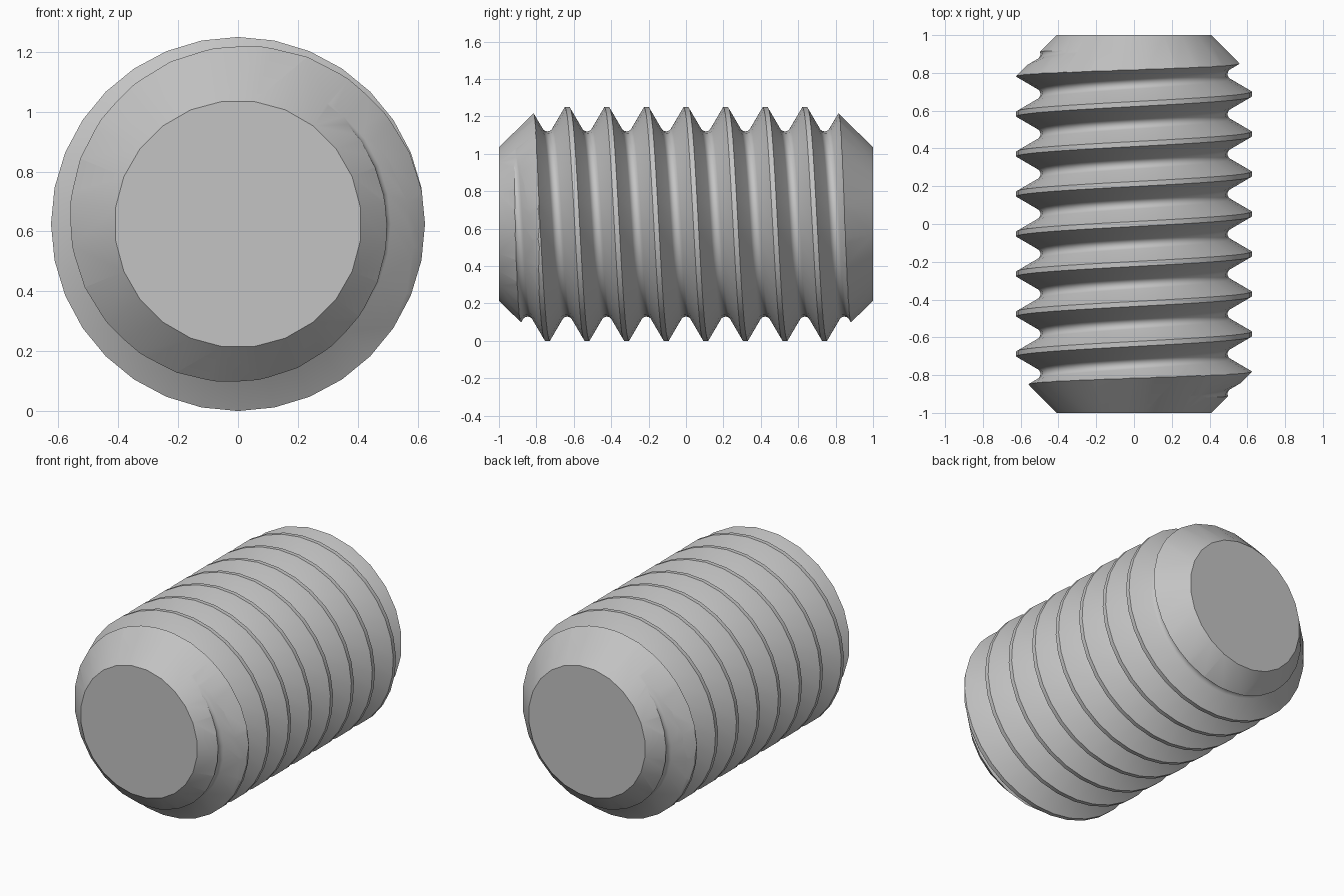
import bpy, bmesh
from math import sin, cos, pi, radians, sqrt

RADIUS, PITCH = 0.625, 0.2117
SIDES, CAP_SIDES = 32, 24
TURNS = 7

cube = bpy.data.objects.get("Cube")
if cube:
    bpy.data.objects.remove(cube, do_unlink=True)

steel = bpy.data.materials.new("plain_steel_grey")
steel.use_nodes = True
steel.diffuse_color = (0.55, 0.55, 0.55, 1)
steel.node_tree.nodes["Principled BSDF"].inputs["Base Color"].default_value = (0.55, 0.55, 0.55, 1)


def point(angle, r, y):
    """Point around the long axis; angle 0 is up, turning towards +x."""
    return (r * sin(angle), y, RADIUS + r * cos(angle))


def make_object(name, bm):
    bmesh.ops.recalc_face_normals(bm, faces=bm.faces)
    mesh = bpy.data.meshes.new(name)
    bm.to_mesh(mesh)
    bm.free()
    mesh.materials.append(steel)
    obj = bpy.data.objects.new(name, mesh)
    bpy.context.collection.objects.link(obj)
    return obj


def thread_profile():
    """One pitch of a 60 degree thread: flat crest, straight flanks, round root."""
    flat = PITCH / 16
    root_r = PITCH * sqrt(3) / 12
    half = root_r * cos(radians(30))
    start_r = RADIUS - (PITCH / 2 - half - flat) * sqrt(3)
    centre_r = start_r + root_r * 0.5
    pts = [(-flat, RADIUS), (flat, RADIUS)]
    steps = 6
    for k in range(steps + 1):
        a = radians(-60 + 120 * k / steps)
        pts.append((PITCH / 2 + root_r * sin(a), centre_r - root_r * cos(a)))
    return pts


# Helical threaded rod, longer than needed
bm = bmesh.new()
prof = thread_profile()
n = len(prof)
cols = []
for j in range(SIDES):
    count = 2 * TURNS * n + (n if j == 0 else 0)
    col = []
    for i in range(count + 1):
        dy, r = prof[i % n]
        y = PITCH * (i // n - TURNS + j / SIDES) + dy
        col.append(bm.verts.new(point(2 * pi * j / SIDES, r, y)))
    cols.append(col)
for j in range(SIDES):
    nxt = cols[(j + 1) % SIDES]
    off = n if j == SIDES - 1 else 0
    for i in range(2 * TURNS * n):
        bm.faces.new((cols[j][i], cols[j][i + 1], nxt[i + 1 + off], nxt[i + off]))

# Close both ends with a fan to the axis
open_edges = [e for e in bm.edges if e.is_boundary]
for side in (-1, 1):
    edges = [e for e in open_edges if e.verts[0].co.y * side > 0]
    mid = sum(e.verts[0].co.y for e in edges) / len(edges)
    tip = bm.verts.new(point(0, 0, mid))
    for e in edges:
        bm.faces.new((e.verts[0], e.verts[1], tip))
screw = make_object("threaded_rod", bm)

# Envelope with 45 degree chamfers that trims the rod to length
bm = bmesh.new()
rings = []
for y, r in ((-1, 0.413), (-0.6, 0.813), (0.6, 0.813), (1, 0.413)):
    rings.append([bm.verts.new(point(2 * pi * (k + 0.5) / CAP_SIDES, r, y))
                  for k in range(CAP_SIDES)])
for a, b in zip(rings, rings[1:]):
    for k in range(CAP_SIDES):
        m = (k + 1) % CAP_SIDES
        bm.faces.new((a[k], a[m], b[m], b[k]))
bm.faces.new(rings[0])
bm.faces.new(rings[-1])
envelope = make_object("chamfer_envelope", bm)
envelope.hide_render = True

# Trim, then drop the helper
trim = screw.modifiers.new("trim_ends", "BOOLEAN")
trim.operation = "INTERSECT"
trim.solver = "EXACT"
trim.object = envelope
bpy.ops.object.select_all(action="DESELECT")
bpy.context.view_layer.objects.active = screw
screw.select_set(True)
bpy.ops.object.modifier_apply(modifier=trim.name)
bpy.data.objects.remove(envelope, do_unlink=True)

# Smooth flanks, sharp crests and rims
bpy.ops.object.shade_smooth_by_angle(angle=radians(30))
